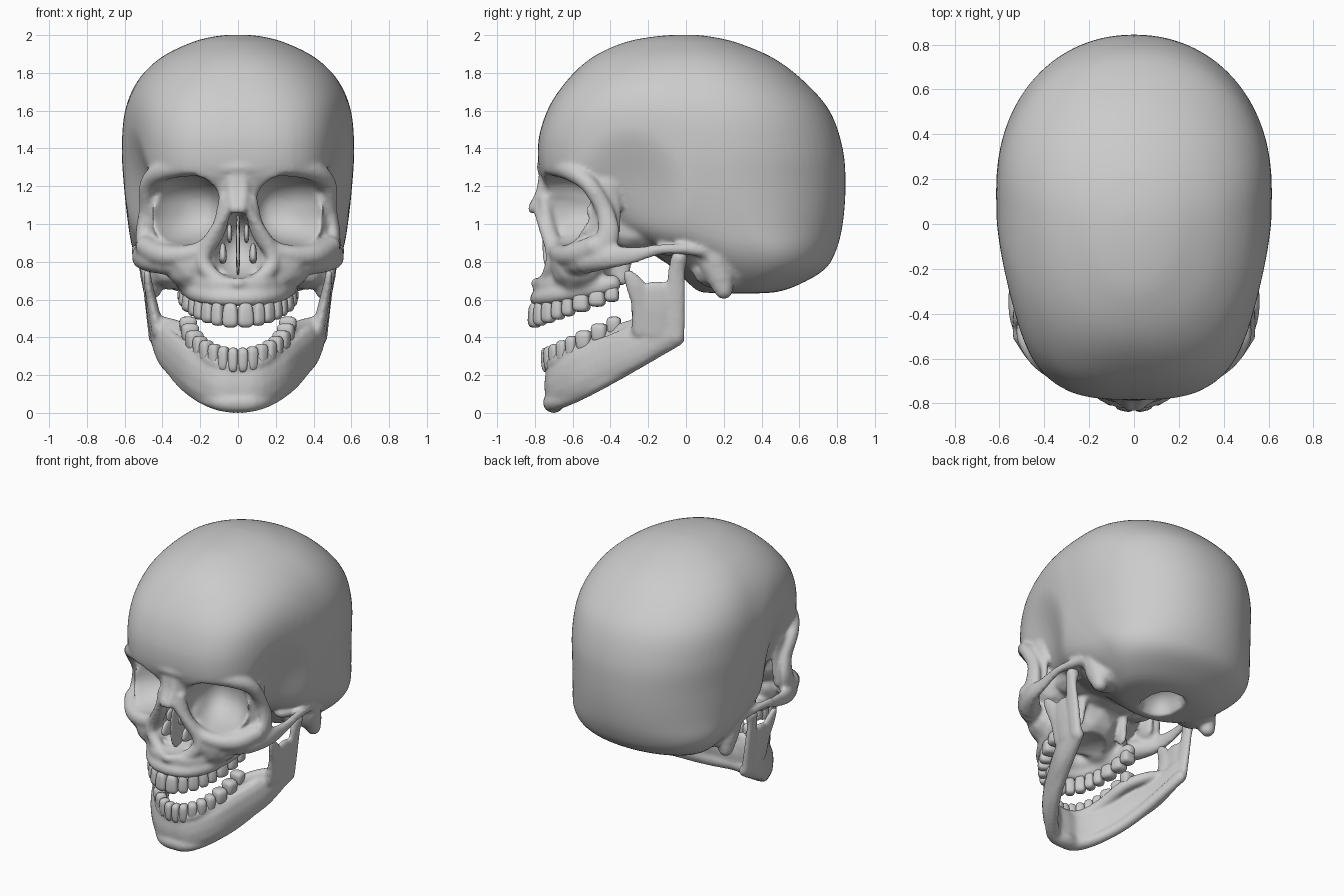
import bpy, bmesh, math
from mathutils import Vector, Matrix

def unit_ball(sub):
    b = bmesh.new()
    bmesh.ops.create_icosphere(b, subdivisions=sub, radius=1)
    b.verts.index_update()
    return [v.co.copy() for v in b.verts], [[v.index for v in f.verts] for f in b.faces]

COARSE, FINE = unit_ball(2), unit_ball(3)

def ball(bm, c, r, template=COARSE, power=1.0, turn=0.0, taper=0.0):
    """Ellipsoid, or rounded block when power < 1."""
    rot, c, vs = Matrix.Rotation(turn, 3, 'Z'), Vector(c), []
    for p in template[0]:
        x, y, z = [math.copysign(abs(a) ** power, a) for a in p]
        k = 1 + taper * z
        vs.append(bm.verts.new(c + rot @ Vector((x * r[0] * k, y * r[1] * k, z * r[2]))))
    for f in template[1]:
        bm.faces.new([vs[i] for i in f])

def balls(bm, c, r):
    for s in (1, -1):
        ball(bm, (s * c[0], c[1], c[2]), r)

def spline(a, b, c, d, t):
    return [0.5 * (2 * q + (r - p) * t + (2 * p - 5 * q + 4 * r - s) * t * t
                   + (3 * q - p - 3 * r + s) * t ** 3) for p, q, r, s in zip(a, b, c, d)]

def stroke(bm, *pts):
    """Mirrored curved bone strand; each point is x, y, z and one or three radii."""
    pts = [p + (p[3], p[3]) if len(p) == 4 else p for p in pts]
    first = (-pts[1][0],) + pts[1][1:] if pts[0][0] == 0 else pts[0]
    pts = [first] + pts + [pts[-1]]
    for k in range(1, len(pts) - 2):
        a, b = pts[k], pts[k + 1]
        n = max(2, int(math.dist(a[:3], b[:3]) / (0.5 * min(a[3:] + b[3:]))))
        for i in range(n + 1):
            m = spline(*pts[k - 1:k + 3], i / n)
            balls(bm, m[:3], m[3:])

def carve(bm, c, r, axis, sign, n=2.0, taper=0.0, shear=0.0):
    """Press the surface onto the far side of an ellipsoid."""
    for v in bm.verts:
        d = [(v.co[i] - c[i]) / r[i] for i in range(3)]
        d[0] /= max(0.2, 1 - taper * d[2])
        q = sum(abs(d[i]) ** n for i in range(3) if i != axis)
        if q < 1 and -1.4 < d[axis] * sign < (1 - q) ** (1 / n):
            old = v.co[axis]
            v.co[axis] = c[axis] + sign * r[axis] * (1 - q) ** (1 / n)
            v.co.x -= shear * abs(v.co[axis] - old)

def dent(bm, y, z, ry, rz, depth):
    """Soft hollow on both sides of the head."""
    for v in bm.verts:
        q = ((v.co.y - y) / ry) ** 2 + ((v.co.z - z) / rz) ** 2
        if q < 1 and abs(v.co.x) > .3:
            v.co.x -= math.copysign(depth * (1 - q) ** 2, v.co.x)

def new_object(name, bm):
    me = bpy.data.meshes.new(name)
    bm.to_mesh(me)
    me.polygons.foreach_set("use_smooth", [True] * len(me.polygons))
    ob = bpy.data.objects.new(name, me)
    bpy.context.collection.objects.link(ob)
    return ob

def fuse(ob, voxel, rounds):
    """Melt all overlapping pieces into one smooth skin."""
    m = ob.modifiers.new("fuse", 'REMESH')
    m.mode, m.voxel_size, m.use_smooth_shade = 'VOXEL', voxel, True
    m = ob.modifiers.new("soften", 'SMOOTH')
    m.factor, m.iterations = 0.5, rounds
    me = bpy.data.meshes.new_from_object(ob.evaluated_get(bpy.context.evaluated_depsgraph_get()))
    ob.modifiers.clear()
    ob.data = me

# Braincase: z, front y, back y, half width, front and back roundness of each level
levels = [(.63, .2, .35, .1, 2, 2), (.64, .08, .48, .3, 2, 2), (.68, .02, .6, .4, 2.2, 2),
          (.76, -.06, .735, .495, 2.5, 2), (.86, -.2, .795, .555, 2.6, 2), (1.0, -.5, .83, .582, 2.7, 2.05),
          (1.2, -.74, .845, .604, 2.9, 2.1), (1.4, -.785, .83, .615, 2.9, 2.15),
          (1.6, -.735, .76, .598, 2.8, 2.15), (1.76, -.63, .62, .53, 2.5, 2.1), (1.88, -.5, .46, .41, 2.2, 2),
          (1.96, -.33, .27, .25, 2, 2), (1.992, -.17, .13, .13, 2, 2), (2.003, -.03, .03, .03, 2, 2)]
bm = bmesh.new()
L = [levels[0]] + levels + [levels[-1]]
rings = []
for z, yf, yb, w, nf, nb in [spline(*L[i:i + 4], k / 4) for i in range(len(levels) - 1) for k in range(4)]:
    yc = yf + .58 * (yb - yf)
    rings.append([])
    for i in range(72):
        ca, sa = math.cos(math.tau * i / 72), math.sin(math.tau * i / 72)
        e, ry = (2 / nb, yb - yc) if sa > 0 else (2 / nf, yc - yf)
        rings[-1].append(bm.verts.new((math.copysign(abs(ca) ** e, ca) * w,
                                       yc + math.copysign(abs(sa) ** e, sa) * ry, z)))
for lo, hi in zip(rings, rings[1:]):
    for i in range(72):
        bm.faces.new((lo[i], lo[i - 71], hi[i - 71], hi[i]))
bm.faces.new(rings[0][::-1])
bm.faces.new(rings[-1])
bmesh.ops.recalc_face_normals(bm, faces=bm.faces[:])
# Solid mid-face behind sockets and nose, and walls inside the temples
balls(bm, (.26, -.5, 1.08), (.24, .24, .25))
ball(bm, (0, -.5, .85), (.25, .22, .24))
ball(bm, (0, -.25, .96), (.27, .3, .125))
balls(bm, (.22, -.57, .79), (.17, .155, .16))
balls(bm, (.29, -.27, 1.0), (.16, .2, .14))
stroke(bm, (.03, -.71, 1.22, .08, .06, .06), (.03, -.7, 1.0, .09, .06, .06))
# Upper tooth ridge
stroke(bm, (0, -.785, .605, .045), (.12, -.758, .61, .045), (.21, -.665, .628, .048),
       (.265, -.5, .66, .05), (.28, -.39, .685, .05))
stroke(bm, (0, -.75, .68, .06), (.12, -.725, .68, .06), (.2, -.64, .69, .06))
skull = new_object("skull", bm)
fuse(skull, .013, 2)

# Temples, sockets, nose opening, palate, ear openings and spinal opening
bm = bmesh.new()
bm.from_mesh(skull.data)
dent(bm, -.38, 1.3, .45, .5, .04)
dent(bm, -.3, 1.12, .32, .4, .07)
for s in (1, -1):
    carve(bm, (s * .295, -.74, 1.075), (.2, .34, .19), 1, 1, n=2.3, shear=s * .25)
carve(bm, (0, -.8, .89), (.135, .24, .18), 1, 1, taper=.45)
carve(bm, (0, -.48, .58), (.19, .24, .13), 2, 1)
carve(bm, (0, .28, .62), (.12, .15, .16), 2, 1, n=2.5)
# Brow, outer socket rim and side wall of the socket
stroke(bm, (0, -.742, 1.3, .05), (.1, -.73, 1.3, .05), (.25, -.695, 1.305, .055),
       (.4, -.61, 1.28, .055), (.475, -.515, 1.21, .048), (.487, -.435, 1.08, .038, .048, .05),
       (.505, -.41, .96, .038, .062, .05), (.495, -.45, .86, .05, .08, .05))
stroke(bm, (.45, -.43, 1.2, .03, .08, .06), (.445, -.42, 1.05, .03, .08, .06), (.45, -.43, .91, .03, .08, .06))
# Lower socket rim
stroke(bm, (.07, -.75, 1.13, .035), (.1, -.73, .98, .042), (.18, -.69, .87, .05),
       (.3, -.655, .835, .055), (.41, -.585, .84, .065), (.485, -.49, .88, .06))
# Cheekbone and arch
stroke(bm, (.32, -.6, .79, .07), (.43, -.53, .805, .07), (.515, -.41, .825, .042, .06, .065),
       (.535, -.28, .835, .026, .04, .046), (.54, -.14, .865, .024, .03, .03),
       (.525, -.02, .868, .03), (.5, .1, .86, .04))
# Nose bridge, opening rim and spine
stroke(bm, (.02, -.735, 1.24, .05), (.025, -.755, 1.16, .045), (.018, -.812, 1.08, .028))
stroke(bm, (.045, -.785, 1.09, .03), (.11, -.75, .98, .032), (.17, -.71, .87, .04),
       (.18, -.705, .78, .045), (.09, -.745, .695, .04), (0, -.795, .685, .03))
# Bone behind the ear, joint socket and base filling
stroke(bm, (.44, .15, .82, .095), (.45, .18, .72, .07, .08, .065), (.455, .2, .65, .05))
stroke(bm, (.42, -.1, .87, .06, .06, .04), (.49, .0, .87, .05, .06, .035))
balls(bm, (.36, .19, .75), (.13, .16, .1))
# Wings behind the palate and base of the skull
stroke(bm, (.17, -.33, .9, .04, .06, .05), (.18, -.34, .72, .022, .045, .05))
stroke(bm, (0, -.1, .88, .13, .1, .07), (.001, .08, .74, .1, .06, .06))
for s in (1, -1):
    carve(bm, (s * .6, .08, .77), (.15, .035, .035), 0, -s)
bm.to_mesh(skull.data)
fuse(skull, .0125, 6)

# Lower jaw body, lower edge and chin
bm = bmesh.new()
stroke(bm, (0, -.7, .145, .06, .05, .145), (.1, -.69, .15, .055, .05, .14),
       (.22, -.59, .205, .05, .05, .135), (.32, -.42, .285, .042, .045, .13),
       (.4, -.25, .36, .038, .045, .12), (.44, -.1, .44, .03, .045, .10))
stroke(bm, (0, -.7, .055, .06, .06, .058), (.1, -.69, .06, .05, .05, .05),
       (.21, -.57, .1, .04), (.32, -.38, .2, .04), (.43, -.05, .395, .035, .045, .045))
# Lower tooth ridge
stroke(bm, (0, -.715, .25, .042), (.12, -.685, .27, .042), (.205, -.575, .335, .042),
       (.255, -.4, .415, .042), (.33, -.29, .455, .04), (.41, -.23, .48, .035))
# Rear branch: hinge knob, front prong and the plate between
stroke(bm, (.445, -.055, .41, .03, .05, .05), (.47, -.055, .6, .026, .055, .05),
       (.488, -.05, .74, .026, .048, .05), (.49, -.036, .82, .045, .045, .04))
stroke(bm, (.425, -.23, .44, .034, .06, .05), (.455, -.235, .58, .028, .06, .05),
       (.475, -.27, .68, .023, .055, .04), (.48, -.305, .735, .02, .03, .025))
stroke(bm, (.44, -.14, .44, .03, .1, .06), (.462, -.145, .56, .026, .1, .05), (.47, -.155, .65, .024, .09, .05))
fuse(new_object("lower_jaw", bm), .0115, 6)

# Teeth spaced along half an oval on each side
def tooth_row(name, side, back_y, a, b, z_front, z_back, widths):
    bm, t = bmesh.new(), 0
    for k, w in enumerate(widths):
        t += w / 2 / math.hypot(a * math.cos(t), b * math.sin(t))
        tx, ty, f = a * math.cos(t), b * math.sin(t), 1 - math.cos(t)
        h = .066 - .018 * f
        z = z_front + (z_back - z_front) * f + side * h
        deep = .034 if k < 3 else .038 if k < 5 else .045
        for s in (1, -1):
            ball(bm, (s * a * math.sin(t), back_y - b * math.cos(t), z), (w * .52, deep, h), FINE, .62,
                 s * math.atan2(ty, tx), -side * .12)
        t += w / 2 / math.hypot(tx, ty)
    new_object(name, bm)

tooth_row("upper_teeth", 1, -.37, .275, .435, .45, .595, (.08, .062, .068, .06, .06, .085, .083, .072))
tooth_row("lower_teeth", -1, -.35, .265, .385, .345, .525, (.05, .053, .058, .058, .058, .082, .082, .072))

# Nose partition and inner scrolls
bm = bmesh.new()
ball(bm, (0, -.65, .89), (.011, .11, .165), FINE, .7)
for s in (1, -1):
    ball(bm, (s * .08, -.66, .845), (.02, .08, .055), FINE, .8, 0, -.2)
    ball(bm, (s * .045, -.66, .95), (.015, .08, .05), FINE, .8)
new_object("nose_partition", bm)
